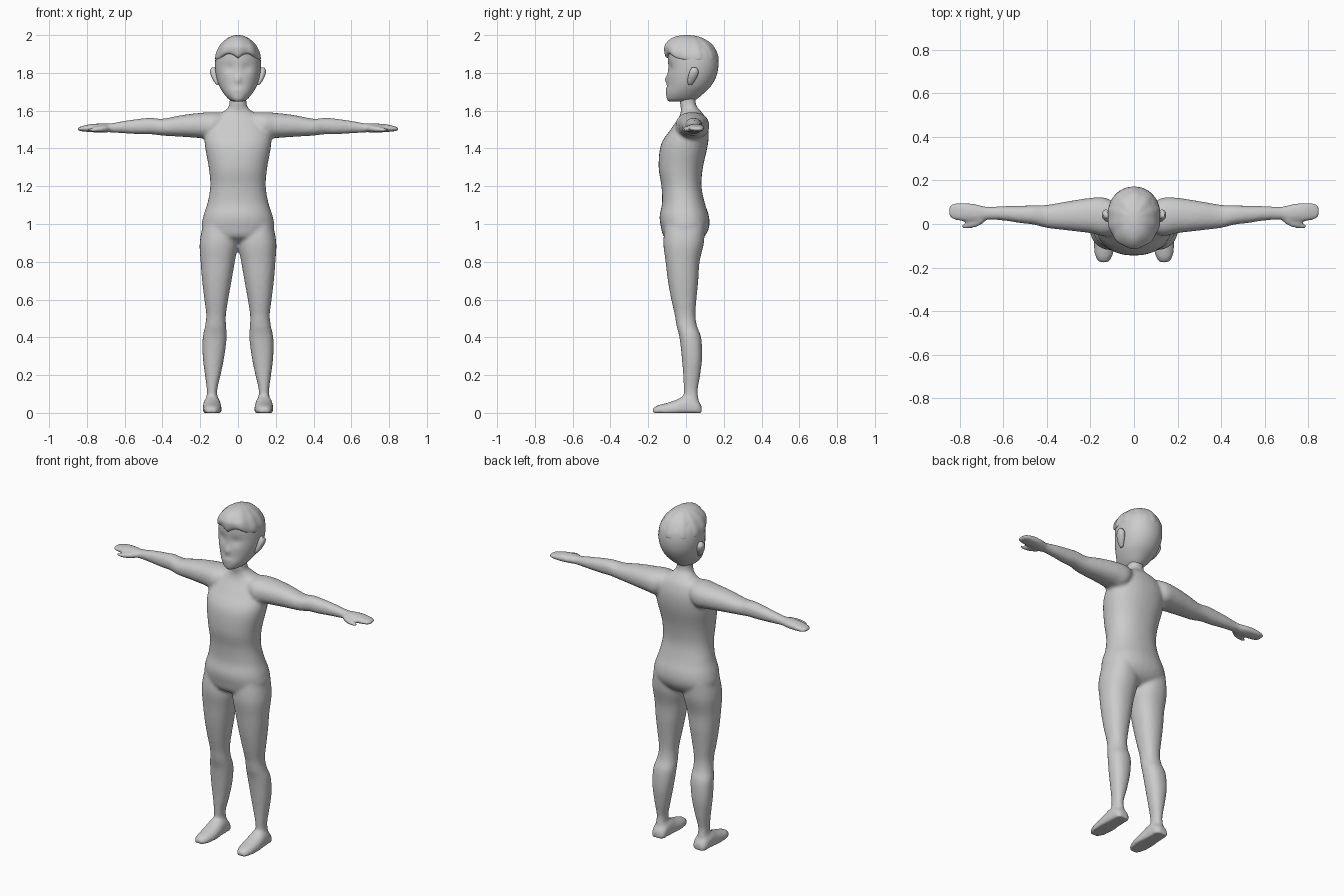
import bpy, bmesh, math

grey = bpy.data.materials.new("light grey")
grey.diffuse_color = (0.6, 0.6, 0.6, 1)


def smooth_rings(rings, steps=4):
    """Pass a soft curve through the listed rings."""
    out = []
    for i in range(len(rings) - 1):
        a, b = rings[max(i - 1, 0)], rings[i]
        c, d = rings[i + 1], rings[min(i + 2, len(rings) - 1)]
        for k in range(steps):
            t = k / steps
            out.append([0.5 * (2 * q + (r - p) * t + (2 * p - 5 * q + 4 * r - s) * t * t
                               + (3 * q - p - 3 * r + s) * t ** 3)
                        for p, q, r, s in zip(a, b, c, d)])
    return out + [list(rings[-1])]


def loft(bm, axis, rings, side=1, sides=32, square=0.9, shape=None):
    """Rings are (position, min, max, min, max) across the other two axes."""
    loops = []
    for pos, u0, u1, v0, v1 in smooth_rings(rings):
        loop = []
        for i in range(sides):
            a = math.tau * i / sides
            c, s = math.cos(a), math.sin(a)
            u = (u0 + u1) / 2 + (u1 - u0) / 2 * math.copysign(abs(c) ** square, c)
            v = (v0 + v1) / 2 + (v1 - v0) / 2 * math.copysign(abs(s) ** square, s)
            co = {"x": [pos, u, v], "y": [u, pos, v], "z": [u, v, pos]}[axis]
            if shape:
                co = shape(*co)
            loop.append(bm.verts.new((co[0] * side, co[1], max(co[2], 0))))
        loops.append(loop)
    faces = [bm.faces.new(loops[0]), bm.faces.new(loops[-1])]
    for a, b in zip(loops, loops[1:]):
        for i in range(sides):
            j = (i + 1) % sides
            faces.append(bm.faces.new((a[i], a[j], b[j], b[i])))
    bmesh.ops.recalc_face_normals(bm, faces=faces)


def finish(name, bm):
    mesh = bpy.data.meshes.new(name)
    bm.to_mesh(mesh)
    bm.free()
    mesh.materials.append(grey)
    ob = bpy.data.objects.new(name, mesh)
    bpy.context.collection.objects.link(ob)
    bpy.context.view_layer.objects.active = ob
    for other in bpy.context.selected_objects:
        other.select_set(False)
    ob.select_set(True)
    return ob


# Body: torso with neck, arms, hands, legs and feet fused into one skin
bm = bmesh.new()
loft(bm, "z", [
    (0.90, -.09, .09, -.06, .05), (0.93, -.165, .165, -.115, .095),
    (0.98, -.192, .192, -.132, .122), (1.04, -.184, .184, -.14, .122),
    (1.11, -.162, .162, -.127, .10), (1.20, -.147, .147, -.13, .082),
    (1.30, -.155, .155, -.145, .09), (1.42, -.176, .176, -.133, .116),
    (1.50, -.172, .172, -.082, .12), (1.56, -.135, .135, -.04, .105),
    (1.59, -.085, .085, -.028, .085), (1.615, -.054, .054, -.028, .062),
    (1.64, -.045, .045, -.032, .052), (1.70, -.045, .045, -.03, .052)])
for side in (1, -1):
    # Arm and flat palm
    loft(bm, "x", [
        (.06, -.02, .08, 1.51, 1.585), (.13, -.055, .12, 1.45, 1.592),
        (.20, -.042, .12, 1.455, 1.588), (.30, -.03, .105, 1.462, 1.576),
        (.40, -.018, .088, 1.468, 1.557), (.46, -.003, .086, 1.475, 1.562),
        (.52, .004, .084, 1.475, 1.557), (.60, .016, .082, 1.48, 1.546),
        (.68, .02, .08, 1.485, 1.532), (.72, .01, .09, 1.484, 1.532),
        (.78, .013, .098, 1.486, 1.529), (.83, .02, .096, 1.491, 1.517),
        (.852, .035, .08, 1.496, 1.51)], side)
    # Thumb
    loft(bm, "x", [
        (.67, .025, .05, 1.496, 1.518), (.70, -.002, .035, 1.49, 1.522),
        (.735, -.017, .014, 1.486, 1.518), (.77, -.02, .004, 1.486, 1.51),
        (.793, -.018, -.004, 1.489, 1.504)], side)
    # Leg
    loft(bm, "z", [
        (.06, .105, .17, -.01, .068), (.12, .11, .165, -.012, .062),
        (.20, .092, .175, -.015, .075), (.30, .072, .187, -.023, .086),
        (.40, .06, .187, -.035, .08), (.46, .063, .174, -.05, .058),
        (.52, .064, .168, -.06, .05), (.60, .052, .178, -.078, .055),
        (.70, .034, .19, -.096, .065), (.80, .017, .198, -.108, .072),
        (.90, 0, .203, -.12, .095), (1.0, .02, .185, -.11, .10)], side)
    # Foot with flat sole
    loft(bm, "y", [
        (.083, .112, .162, -.02, .035), (.068, .095, .178, -.03, .06),
        (.03, .092, .182, -.03, .09), (-.01, .09, .185, -.03, .09),
        (-.05, .087, .187, -.03, .07), (-.10, .088, .185, -.025, .053),
        (-.15, .1, .178, -.02, .04), (-.178, .12, .158, -.01, .024)], side)
body = finish("body", bm)
fuse = body.modifiers.new("fuse", "REMESH")
fuse.mode = "VOXEL"
fuse.voxel_size = 0.009
soften = body.modifiers.new("soften", "SMOOTH")
soften.factor = 0.5
soften.iterations = 6
for mod in ("fuse", "soften"):
    bpy.ops.object.modifier_apply(modifier=mod)
bpy.ops.object.shade_smooth()


# Head: egg skull with flat face, eye hollows and a small nose
def face(x, y, z):
    if y < 0:
        eye = math.exp(-((abs(x) - .045) / .026) ** 2 - ((z - 1.825) / .025) ** 2)
        nose = math.exp(-(x / .014) ** 2 - ((z - 1.765) / .02) ** 2)
        lips = math.exp(-(x / .03) ** 2 - ((z - 1.71) / .012) ** 2)
        y += .009 * eye - .013 * nose - .004 * lips
    return x, y, z


bm = bmesh.new()
loft(bm, "z", [
    (1.648, -.022, .022, -.088, .03), (1.66, -.048, .048, -.1, .055),
    (1.69, -.075, .075, -.105, .092), (1.73, -.099, .099, -.1, .132),
    (1.78, -.115, .115, -.098, .16), (1.83, -.121, .121, -.094, .171),
    (1.88, -.119, .119, -.095, .169), (1.92, -.107, .107, -.092, .155),
    (1.96, -.076, .076, -.07, .12), (1.985, -.035, .035, -.03, .08)],
    sides=64, square=0.95, shape=face)
finish("head", bm)
bpy.ops.object.shade_smooth_by_angle(angle=math.radians(60))


# Hair: swept-back cap with combed ridges and a dipped front hairline
def comb(x, y, z):
    low = max(0, min(1, (1.95 - z) / .07))
    front = max(0, min(1, (.02 - y) / .1))
    ridge = 1 + .018 * math.cos(10 * math.atan2(x, .03 - y))
    z += low * front * .022 * math.sin(min(abs(x) / .1, 1) * math.pi)
    z -= low * (1 - front) * .012
    return x * ridge, .02 + (y - .02) * ridge, z


bm = bmesh.new()
loft(bm, "z", [
    (1.875, -.113, .113, -.088, .164), (1.885, -.121, .121, -.105, .170),
    (1.91, -.117, .117, -.112, .164), (1.94, -.1, .1, -.112, .146),
    (1.965, -.078, .078, -.097, .12), (1.985, -.053, .053, -.072, .085),
    (1.996, -.028, .028, -.04, .05), (2.0, -.008, .008, -.005, .015)],
    sides=64, square=0.97, shape=comb)
finish("hair", bm)
bpy.ops.object.shade_smooth_by_angle(angle=math.radians(50))

# Ears: narrow lobe at the bottom, flaring outward at the top
for side, label in ((1, "left"), (-1, "right")):
    bm = bmesh.new()
    loft(bm, "z", [
        (1.735, .098, .112, .012, .03), (1.755, .1, .128, .008, .045),
        (1.785, .105, .143, .012, .062), (1.81, .11, .148, .02, .066),
        (1.828, .118, .14, .03, .055)], side, sides=16)
    finish(label + "_ear", bm)
    bpy.ops.object.shade_smooth_by_angle(angle=math.radians(60))
